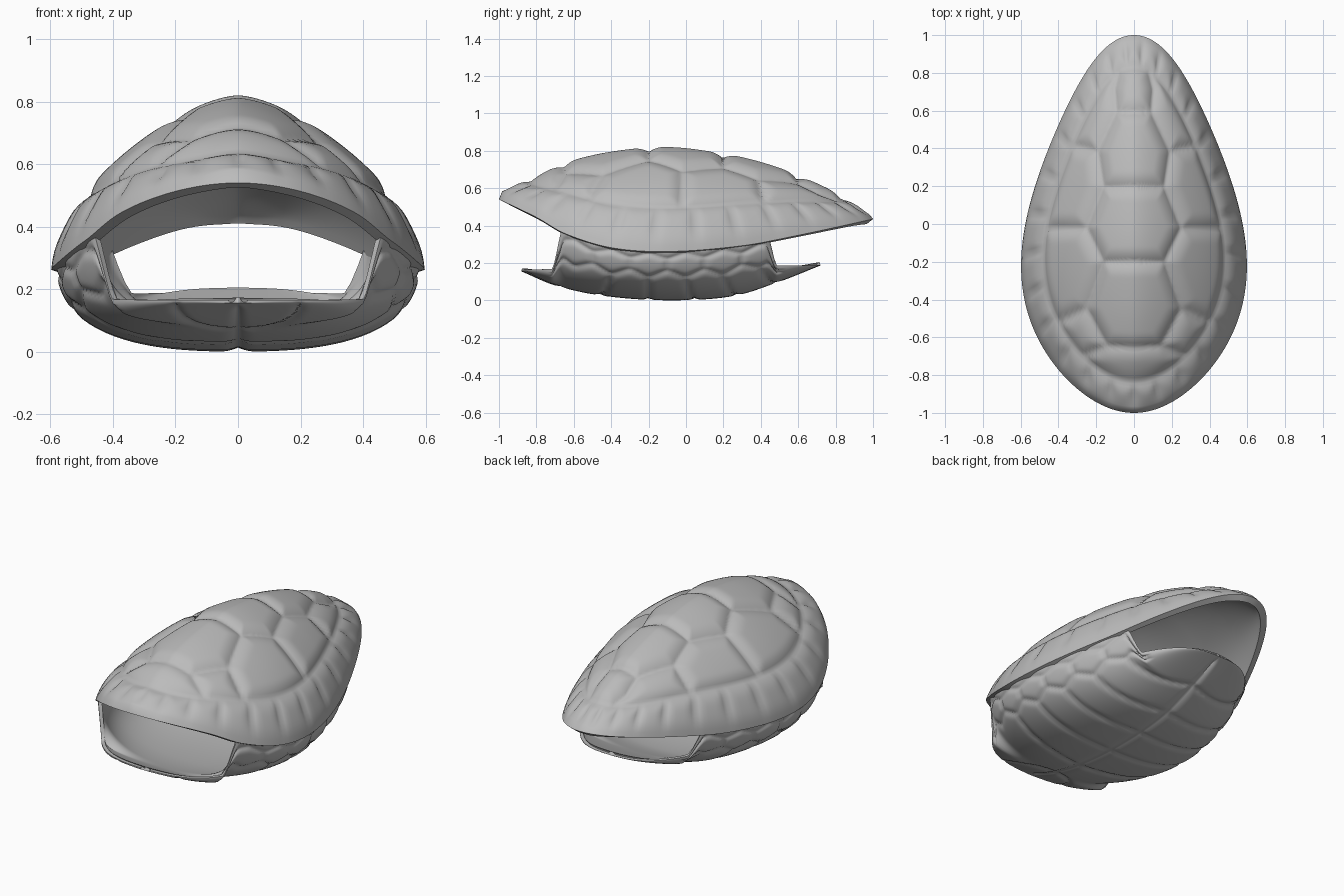
import bpy, bmesh, math
from mathutils import Vector

cube = bpy.data.objects.get("Cube")
if cube:
    bpy.data.objects.remove(cube, do_unlink=True)

shell_grey = bpy.data.materials.new("shell_grey")
shell_grey.use_nodes = True
shell_grey.diffuse_color = (0.5, 0.5, 0.5, 1)
shell_grey.node_tree.nodes["Principled BSDF"].inputs["Base Color"].default_value = (0.5, 0.5, 0.5, 1)


def curve(points, y):
    """Smooth interpolation through a short list of (y, value) points."""
    y = min(max(y, points[0][0]), points[-1][0])
    i = 0
    while i < len(points) - 2 and y > points[i + 1][0]:
        i += 1

    def slope(k):
        a, b = points[max(k - 1, 0)], points[min(k + 1, len(points) - 1)]
        return (b[1] - a[1]) / (b[0] - a[0])
    (y0, v0), (y1, v1) = points[i], points[i + 1]
    h = y1 - y0
    t = (y - y0) / h
    return ((2*t**3 - 3*t**2 + 1) * v0 + (t**3 - 2*t**2 + t) * h * slope(i)
            + (3*t**2 - 2*t**3) * v1 + (t**3 - t**2) * h * slope(i + 1))


def smoothstep(a, b, v):
    t = min(max((v - a) / (b - a), 0), 1)
    return t * t * (3 - 2 * t)


def seam_distance(x, y, segments):
    best = 9.0
    for (ax, ay), (bx, by) in segments:
        dx, dy = bx - ax, by - ay
        t = min(max(((x - ax) * dx + (y - ay) * dy) / (dx * dx + dy * dy), 0), 1)
        best = min(best, math.hypot(x - ax - t * dx, y - ay - t * dy))
    return best


def groove(d, width, depth):
    return depth * max(0, 1 - d / width) ** 2


def chain(points):
    return list(zip(points, points[1:]))


def finish(name, bm, up, depth_of, thickness):
    """Carve seams on the outer skin, add a plain inner skin, and close the rim."""
    bm.normal_update()
    if sum(f.normal.z * f.calc_area() for f in bm.faces) * up < 0:
        bmesh.ops.reverse_faces(bm, faces=bm.faces[:])
    bm.normal_update()
    outer, faces = bm.verts[:], bm.faces[:]
    rim = [e for e in bm.edges if e.is_boundary]
    inner = {v: bm.verts.new(v.co - v.normal * thickness) for v in outer}
    moves = [(v, v.normal * depth_of[v]) for v in outer]
    for f in faces:
        bm.faces.new([inner[v] for v in reversed(f.verts)])
    for e in rim:
        a, b = e.verts
        bm.faces.new((a, b, inner[b], inner[a]))
    for v, m in moves:
        v.co -= m
    bmesh.ops.recalc_face_normals(bm, faces=bm.faces[:])
    mesh = bpy.data.meshes.new(name)
    bm.to_mesh(mesh)
    bm.free()
    obj = bpy.data.objects.new(name, mesh)
    bpy.context.collection.objects.link(obj)
    mesh.materials.append(shell_grey)
    bpy.ops.object.select_all(action='DESELECT')
    obj.select_set(True)
    bpy.context.view_layer.objects.active = obj
    bpy.ops.object.shade_smooth_by_angle(angle=math.radians(75))


# Overall egg outline, ridge line and rim line
RIDGE = [(-1, .575), (-.9, .63), (-.8, .665), (-.65, .735), (-.4, .795), (-.1, .82),
         (.2, .785), (.4, .74), (.6, .67), (.85, .55), (1, .445)]
RIM = [(-1, .54), (-.8, .445), (-.65, .36), (-.4, .285), (-.1, .265), (.3, .295), (.6, .35), (1, .435)]


def half_width(y):
    return math.sqrt(max(1 - y * y, 0)) * (.587 - .19 * y - .08 * y * y + .104 * y ** 3)


def dome_point(x, y):
    w = half_width(y)
    u = min(abs(x) / w, 1) if w > 1e-4 else 1
    low = curve(RIM, y)
    arch = .75 * (1 - u ** 1.6) + .25 * (1 - u ** 9)
    return Vector((x, y, low + (curve(RIDGE, y) - low) * arch))


# Carapace: upper dome with vertebral, costal and marginal scutes
vertebral = [(0, -.66), (.15, -.65), (.26, -.45), (.17, -.2), (.26, -.02),
             (.17, .2), (.2, .39), (.1, .6), (.11, .72), (.08, .84)]
dome_seams = chain(vertebral)
dome_seams += [((0, y), (x, y)) for x, y in ((.17, -.2), (.17, .2), (.1, .6))]
dome_seams += [((.15, -.65), (.27, -.7)), ((.26, -.45), (.43, -.53)),
               ((.26, -.02), (.49, -.02)), ((.2, .39), (.38, .43))]
MARGINALS = 27


def dome_depth(x, y, r, t):
    border = .8 + .04 * math.cos(t) ** 2
    ring = groove(abs(r - border) * .7, .06, .02)
    if r < border:
        return max(ring, groove(seam_distance(abs(x), y, dome_seams), .08, .024))
    step = math.tau / MARGINALS
    off = abs(t / step - round(t / step)) * step
    fade = 1 - smoothstep(.9, 1, r)
    seam = groove(off * (.5 + .5 * math.sin(t) ** 2), .06, .015) * fade
    lip = .012 * max(0, (r - .95) / .05) ** 2 * math.sin(t) ** 2
    return max(ring, seam) + lip


def build_carapace(angles=216, rings=60):
    bm = bmesh.new()
    depth = {}
    centre = bm.verts.new(dome_point(0, 0))
    depth[centre] = dome_depth(0, 0, 0, 0)
    rows = []
    for j in range(1, rings + 1):
        r, row = j / rings, []
        for i in range(angles):
            t = math.tau * i / angles
            ey = -math.cos(t)
            x, y = r * half_width(ey) * (1 if t < math.pi else -1), r * ey
            v = bm.verts.new(dome_point(x, y))
            depth[v] = dome_depth(x, y, r, t)
            row.append(v)
        rows.append(row)
    for i in range(angles):
        k = (i + 1) % angles
        bm.faces.new((centre, rows[0][i], rows[0][k]))
        for a, b in zip(rows, rows[1:]):
            bm.faces.new((a[i], b[i], b[k], a[k]))
    finish("carapace", bm, 1, depth, .04)


# Plastron: belly plate with front and rear lobes and side bridges
BELLY = [(-.88, .155), (-.7, .08), (-.45, .025), (-.1, 0), (.25, .022), (.5, .1), (.72, .187)]
FRONT, REAR, SPAN = -.88, .72, .55


def zigzag(p, swing):
    return [(p + swing * (-1) ** k, -.7 + .1 * k) for k in range(13)]


inner_zig, outer_zig = zigzag(.36, .025), zigzag(.47, -.018)
belly_seams = chain(inner_zig) + chain(outer_zig) + [((0, FRONT), (0, REAR))]
belly_seams += [(inner_zig[k], outer_zig[k]) for k in range(0, 13, 2)]
belly_seams += [(outer_zig[k], (SPAN, outer_zig[k][1])) for k in range(1, 13, 2)]
belly_seams += [((0, y), inner_zig[k]) for y, k in ((-.47, 3), (-.2, 5), (.05, 7), (.28, 9), (.5, 11))]
gular = [(.2 * math.cos(a * math.pi / 12), -.86 + .2 * math.sin(a * math.pi / 12)) for a in range(7)]


def belly_point(s, y):
    bridge = smoothstep(-.72, -.65, y) * (1 - smoothstep(.43, .49, y))
    lobe = (.5 - .1 * y) * max(1 - ((y + .08) / .8) ** 2, 0) ** .35
    low = curve(BELLY, y)
    lobe_edge = max(low, .178 + .015 * y)
    w = lobe + bridge * (.96 * half_width(y) - lobe)
    edge = lobe_edge + bridge * (curve(RIM, y) + .04 - lobe_edge)
    a = s * math.pi / 2
    square = 1 + .085 * math.sin(2 * a) ** 2
    return Vector((w * math.sin(a) * square, y, low + (edge - low) * (1 - math.cos(a) * square)))


def build_plastron(rows_n=140, cols=120):
    bm = bmesh.new()
    depth, rows = {}, []
    for j in range(rows_n + 1):
        y = (FRONT + REAR) / 2 - (REAR - FRONT) / 2 * .9999 * math.cos(math.pi * j / rows_n)
        row = []
        for i in range(cols + 1):
            s = 2 * i / cols - 1
            co = belly_point(s, y)
            v = bm.verts.new(co)
            d = groove(seam_distance(abs(s) * SPAN, y, belly_seams), .036, .013)
            d = max(d, groove(seam_distance(abs(co.x), y, chain(gular)), .035, .012))
            depth[v] = d * smoothstep(FRONT, FRONT + .06, y) * (1 - smoothstep(REAR - .06, REAR, y))
            row.append(v)
        rows.append(row)
    for a, b in zip(rows, rows[1:]):
        for i in range(cols):
            bm.faces.new((a[i], b[i], b[i + 1], a[i + 1]))
    finish("plastron", bm, -1, depth, .02)


build_carapace()
build_plastron()
